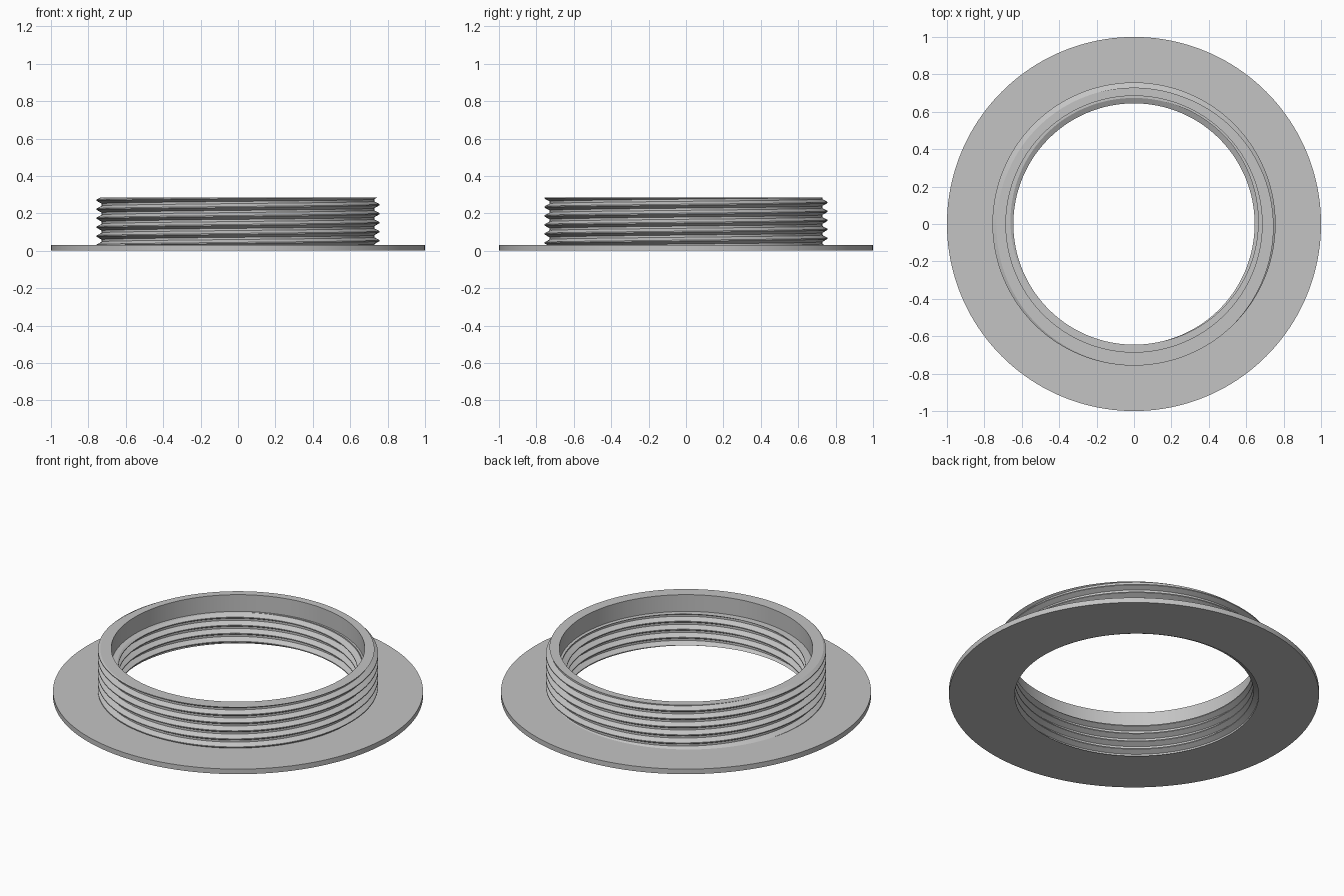
import bpy, bmesh, math

if "Cube" in bpy.data.objects:
    bpy.data.objects.remove(bpy.data.objects["Cube"])

SEGMENTS = 160
PITCH = 0.048
FLANGE_RADIUS, FLANGE_TOP = 1.0, 0.03
COLLAR_TOP, BORE_RADIUS, BORE_FLOOR = 0.285, 0.685, 0.185
CREST_LEVEL = 0.27  # crest height on the -x side
BREAKS = (-0.06, 0.06, 0.38, 0.62)  # crest flat and root flat, in pitches


def crest_height(angle):
    return CREST_LEVEL + PITCH * (angle - math.pi) / math.tau


def thread_radius(z, angle, crest, root):
    """Radius of a trapezoid thread at a height and angle."""
    phase = ((z - crest_height(angle)) / PITCH) % 1.0
    away = min(phase, 1.0 - phase)
    t = min(max((away - 0.06) / 0.32, 0.0), 1.0)
    return crest + (root - crest) * t


def thread_rows(angle, low, high, crest, root):
    """Profile points that follow the helix, trimmed to the thread's length."""
    heights = [low]
    for turn in range(-8, 3):
        for step in BREAKS:
            z = crest_height(angle) + (turn + step) * PITCH
            heights.append(min(max(z, low), high))
    heights.append(high)
    return [(thread_radius(z, angle, crest, root), z) for z in heights]


def section(angle):
    """Closed cross-section of flange, outer thread, bore and inner thread."""
    outer = thread_rows(angle, FLANGE_TOP, COLLAR_TOP, 0.757, 0.729)
    inner = thread_rows(angle, 0.0, BORE_FLOOR, 0.645, 0.674)
    return ([(FLANGE_RADIUS, 0.0), (FLANGE_RADIUS, FLANGE_TOP)] + outer
            + [(BORE_RADIUS, COLLAR_TOP), (BORE_RADIUS, BORE_FLOOR)]
            + inner[::-1])


# Sweep the section round the axis; the helix closes on itself after one turn
bm = bmesh.new()
columns = []
for i in range(SEGMENTS + 1):
    angle = math.tau * i / SEGMENTS
    columns.append([bm.verts.new((r * math.cos(angle), r * math.sin(angle), z))
                    for r, z in section(angle)])
for a, b in zip(columns, columns[1:]):
    for j in range(len(a)):
        k = (j + 1) % len(a)
        bm.faces.new((a[j], b[j], b[k], a[k]))
bmesh.ops.remove_doubles(bm, verts=bm.verts[:], dist=0.00005)
bmesh.ops.recalc_face_normals(bm, faces=bm.faces[:])
mesh = bpy.data.meshes.new("threaded_flange_ring")
bm.to_mesh(mesh)
bm.free()

# Plain grey finish
grey = bpy.data.materials.new("light_grey")
grey.use_nodes = True
colour = (0.55, 0.55, 0.55, 1.0)
grey.diffuse_color = colour
grey.node_tree.nodes["Principled BSDF"].inputs["Base Color"].default_value = colour
mesh.materials.append(grey)

ring = bpy.data.objects.new("threaded_flange_ring", mesh)
bpy.context.collection.objects.link(ring)
bpy.ops.object.select_all(action="DESELECT")
ring.select_set(True)
bpy.context.view_layer.objects.active = ring
bpy.ops.object.shade_smooth_by_angle(angle=math.radians(25))
